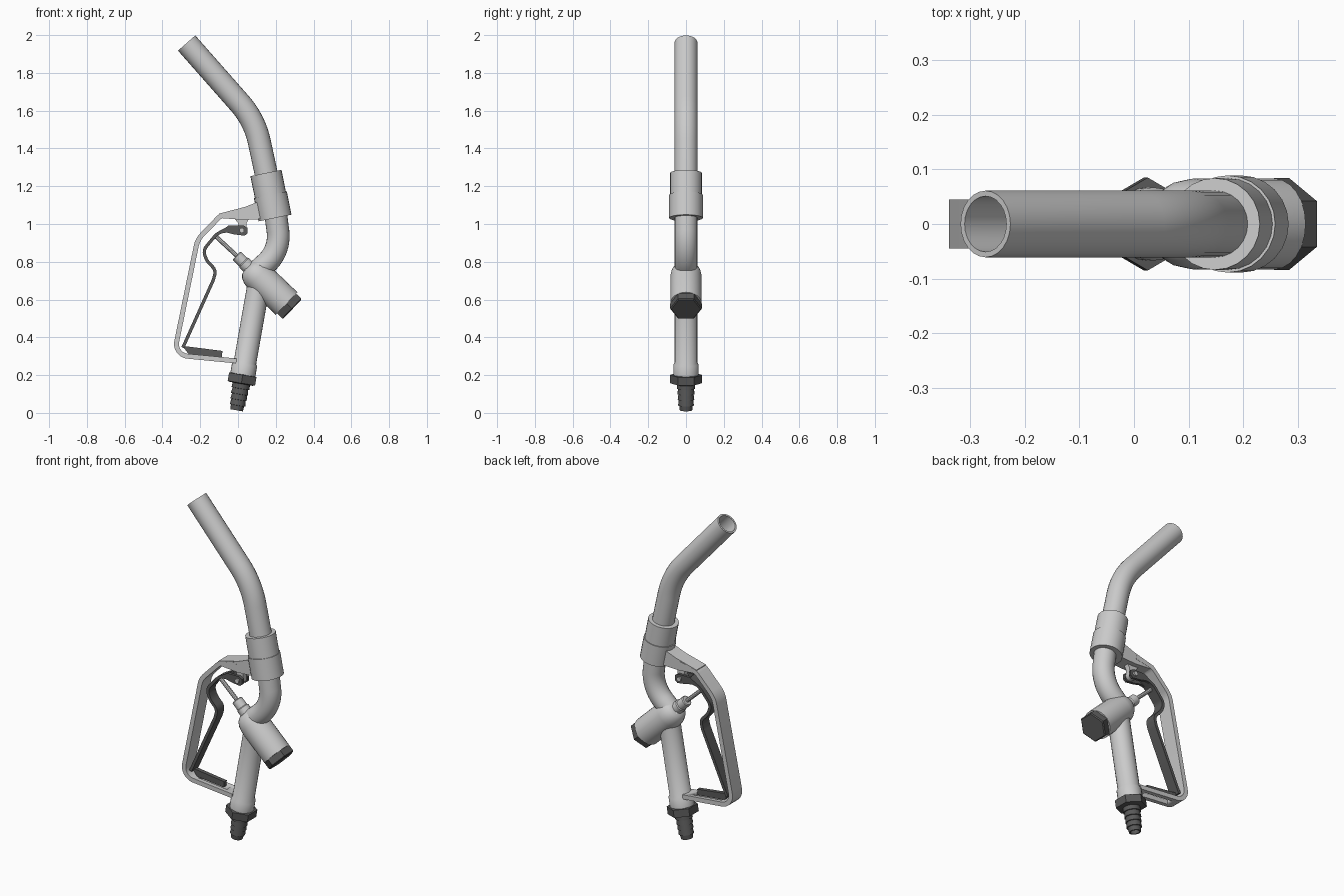
import bpy, bmesh, math
from mathutils import Vector

if "Cube" in bpy.data.objects:
    bpy.data.objects.remove(bpy.data.objects["Cube"])

dark = bpy.data.materials.new("dark_plastic")
dark.diffuse_color = (0.1, 0.1, 0.1, 1)
dark.use_nodes = True
dark.node_tree.nodes["Principled BSDF"].inputs["Base Color"].default_value = dark.diffuse_color
Y = Vector((0, 1, 0))


def V(p):
    return Vector((p[0], 0, p[1]))


def finish(bm, name, mat=None, angle=35):
    bmesh.ops.remove_doubles(bm, verts=bm.verts, dist=1e-5)
    bmesh.ops.recalc_face_normals(bm, faces=bm.faces)
    me = bpy.data.meshes.new(name)
    bm.to_mesh(me)
    bm.free()
    ob = bpy.data.objects.new(name, me)
    bpy.context.collection.objects.link(ob)
    if mat:
        me.materials.append(mat)
    bpy.ops.object.select_all(action='DESELECT')
    ob.select_set(True)
    bpy.context.view_layer.objects.active = ob
    bpy.ops.object.shade_smooth_by_angle(angle=math.radians(angle))
    return ob


def skin(bm, rings, closed=False):
    n = len(rings[0])
    pairs = list(zip(rings, rings[1:])) + ([(rings[-1], rings[0])] if closed else [])
    for a, b in pairs:
        for i in range(n):
            j = (i + 1) % n
            bm.faces.new((a[i], a[j], b[j], b[i]))
    if not closed:
        bm.faces.new(rings[0])
        bm.faces.new(rings[-1])


def ring(bm, c, d, r, n):
    w = d.cross(Y)
    return [bm.verts.new(c + r * (math.cos(t) * Y + math.sin(t) * w))
            for t in (2 * math.pi * i / n for i in range(n))]


def lathe(name, a, b, profile, n=24, mat=None, angle=35):
    """Turned part on the axis a-b; profile = (distance from a, radius)."""
    bm = bmesh.new()
    d = (V(b) - V(a)).normalized()
    skin(bm, [ring(bm, V(a) + d * t, d, r, n) for t, r in profile])
    return finish(bm, name, mat, angle)


def fillet(pts, radii, steps=8):
    """Round the inner corners of a polyline in the xz plane."""
    out = [V(pts[0])]
    for i, r in enumerate(radii, 1):
        p = V(pts[i])
        u, w = (V(pts[i - 1]) - p), (V(pts[i + 1]) - p)
        lim = 0.49 * min(u.length, w.length)
        u.normalize()
        w.normalize()
        half = u.angle(w) / 2
        t = min(r / math.tan(half), lim)
        c = p + (u + w).normalized() * (t / math.cos(half))
        s, e = p + u * t - c, p + w * t - c
        for k in range(steps + 1):
            f = k / steps
            out.append(c + s.lerp(e, f).normalized() * s.length)
    return out + [V(pts[-1])]


def tangents(path):
    last = len(path) - 1
    return [((path[min(i + 1, last)] - path[i]).normalized() +
             (path[i] - path[max(i - 1, 0)]).normalized()).normalized()
            for i in range(last + 1)]


def tube(name, path, r, inner=None, n=24):
    bm = bmesh.new()
    ts = tangents(path)
    rings = [ring(bm, p, t, r, n) for p, t in zip(path, ts)]
    if inner:
        rings += [ring(bm, p, t, inner, n) for p, t in reversed(list(zip(path, ts)))]
    skin(bm, rings, closed=bool(inner))
    return finish(bm, name)


def strip(name, path, thick, half_w, mat=None):
    bm = bmesh.new()
    rings = []
    for p, t in zip(path, tangents(path)):
        s = t.cross(Y) * thick / 2
        rings.append([bm.verts.new(p + k * s + Y * y) for k, y in
                      ((1, half_w), (1, -half_w), (-1, -half_w), (-1, half_w))])
    skin(bm, rings)
    return finish(bm, name, mat)


def plate(name, pts, y0, y1, mat=None):
    bm = bmesh.new()
    skin(bm, [[bm.verts.new(V(p) + Y * y) for p in pts] for y in (y0, y1)])
    return finish(bm, name, mat)


def pin(name, c, r, half_w, mat=None):
    n = 16
    return plate(name, [(c[0] + r * math.cos(2 * math.pi * i / n),
                         c[1] + r * math.sin(2 * math.pi * i / n)) for i in range(n)],
                 -half_w, half_w, mat)


# spout and its two-step collar
tube("spout", fillet([(-0.272, 1.958), (0.088, 1.55), (0.155, 1.24)], [0.45], 10), 0.061, 0.051)
lathe("collar", (0.148, 1.27), (0.196, 1.032),
      [(0, 0.062), (0, 0.084), (0.118, 0.084), (0.118, 0.089), (0.243, 0.089), (0.243, 0.06)])

# curved neck joining collar and valve
tube("neck_pipe", fillet([(0.196, 1.08), (0.225, 0.86), (0.07, 0.72)], [0.21], 10), 0.06)

# valve body, stem and hex cap
A, B = (-0.008, 0.833), (0.257, 0.579)
lathe("valve_body", A, B, [(0.085, 0.03), (0.09, 0.05), (0.105, 0.066), (0.13, 0.078),
                           (0.16, 0.083), (0.367, 0.083)])
lathe("valve_stem", A, B, [(0, 0.026), (0.005, 0.031), (0.05, 0.031), (0.055, 0.036), (0.12, 0.036)], 16)
lathe("push_rod", (-0.12, 0.937), A, [(0, 0.012), (0.17, 0.012)], 10)
lathe("valve_cap", A, B, [(0.367, 0.084), (0.405, 0.084), (0.41, 0.078)], 6, dark, 20)

# handle pipe, hose nut and barbed tail
H, T = (0.115, 0.71), (0.024, 0.193)
lathe("handle_pipe", H, T, [(0, 0.06), (0.45, 0.06), (0.46, 0.067), (0.525, 0.067)])
lathe("hose_nut", T, (-0.008, 0.008), [(-0.01, 0.07), (-0.008, 0.085), (0.036, 0.085), (0.04, 0.07)],
      6, dark, 20)
barb = [(0.03, 0.046)]
for i in range(4):
    t = 0.065 + i * 0.03
    barb += [(t, 0.048 - 0.002 * i), (t + 0.001, 0.042 - 0.002 * i)]
barb += [(0.182, 0.033), (0.182, 0.025), (0.1, 0.025)]
lathe("hose_barb", T, (-0.008, 0.008), barb, 20, dark)

# trigger guard with a slot in its foot
guard = strip("trigger_guard", fillet([(0.02, 1.066), (-0.093, 1.043), (-0.214, 0.918),
                                       (-0.339, 0.307), (-0.008, 0.275)], [0.06, 0.12, 0.065]),
              0.026, 0.045)
cutter = plate("slot_cutter", [(-0.25, 0.2), (-0.06, 0.2), (-0.06, 0.4), (-0.25, 0.4)], -0.02, 0.02)
cutter.hide_render = True
cutter.hide_set(True)
cut = guard.modifiers.new("slot", 'BOOLEAN')
cut.operation, cut.object, cut.solver = 'DIFFERENCE', cutter, 'EXACT'

# bracket from guard to collar, with hinge lug
plate("guard_bracket", [(-0.1, 1.055), (0.035, 1.09), (0.1, 1.115), (0.16, 1.1), (0.16, 1.03),
                        (0.105, 1.025), (0.025, 1.022), (-0.1, 1.032)], -0.044, 0.044)
plate("hinge_lug", [(-0.02, 1.03), (0.06, 1.03), (0.045, 1.005), (0.045, 0.966),
                    (0.0, 0.966), (0.0, 1.005)], -0.015, 0.015)
pin("hinge_eye", (0.02, 0.968), 0.026, 0.015)
pin("hinge_pin", (0.02, 0.966), 0.013, 0.042)

# lever: bent strip with two hinge cheeks
strip("lever", fillet([(-0.04, 0.985), (-0.115, 0.945), (-0.185, 0.86), (-0.165, 0.805),
                       (-0.117, 0.755), (-0.13, 0.705), (-0.292, 0.345)],
                      [0.1, 0.08, 0.1, 0.05, 0.08]), 0.017, 0.032, dark)
for side, y in (("left", -0.032), ("right", 0.016)):
    plate("lever_cheek_" + side, [(-0.115, 0.945), (-0.05, 0.992), (0.03, 0.992), (0.05, 0.98),
                                  (0.05, 0.95), (0.035, 0.938), (-0.02, 0.945), (-0.06, 0.955)],
          y, y + 0.016, dark)

# hold-open rack on the guard foot
plate("latch_rack", [(-0.295, 0.355), (-0.082, 0.328), (-0.086, 0.294), (-0.262, 0.312)],
      -0.012, 0.012, dark)
